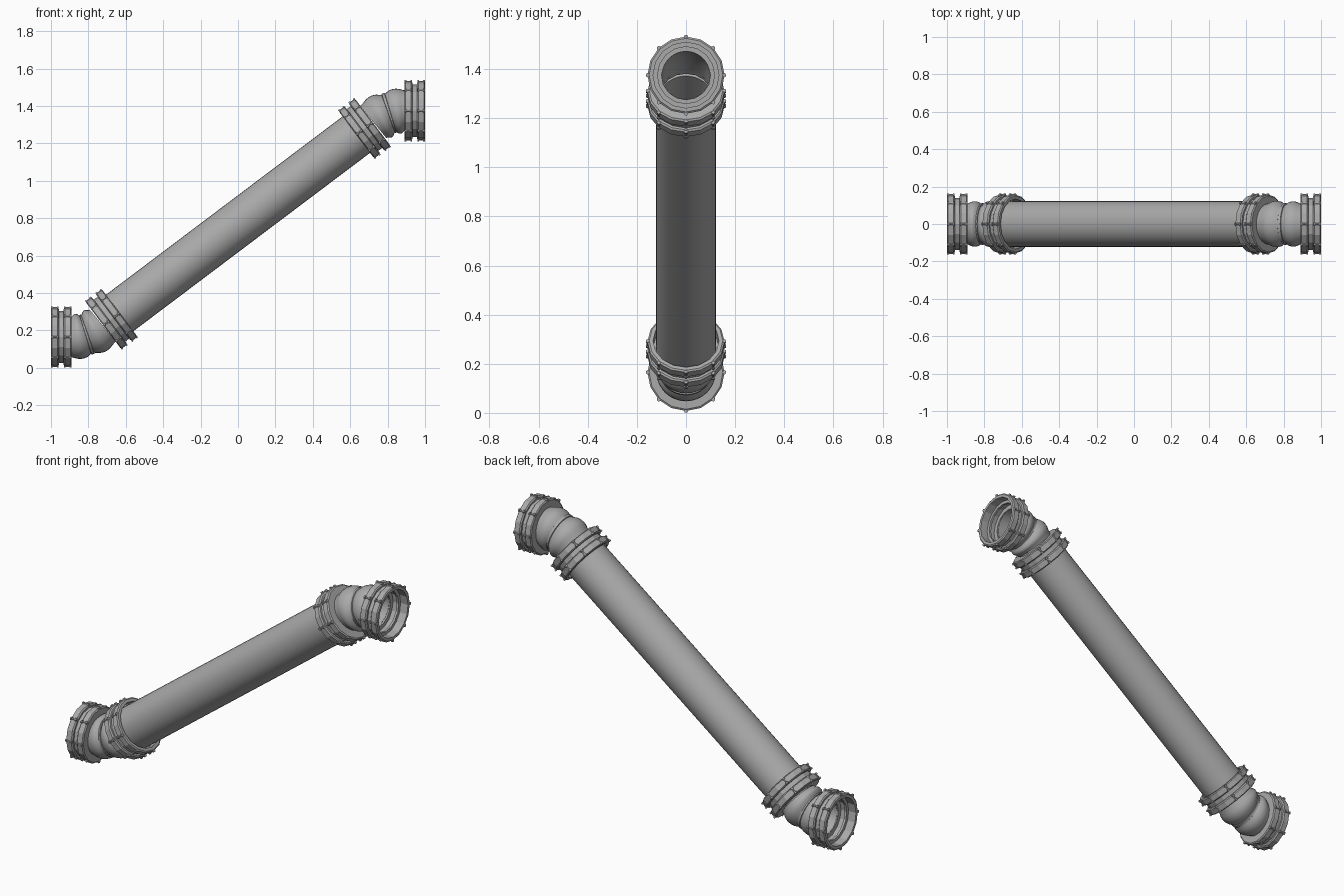
import bpy, bmesh, math
from mathutils import Vector, Matrix

if "Cube" in bpy.data.objects:
    bpy.data.objects.remove(bpy.data.objects["Cube"])

TILT = math.radians(37)
MID_Z = 0.77          # the model is symmetric under a half turn about this height
AXIS_Z = 0.165        # height of the lower end opening

grey = bpy.data.materials.new("dark_grey")
grey.diffuse_color = (.40, .40, .40, 1)
grey.use_nodes = True
grey.node_tree.nodes["Principled BSDF"].inputs["Base Color"].default_value = grey.diffuse_color


def finish(name, bm, smooth):
    bmesh.ops.recalc_face_normals(bm, faces=bm.faces)
    me = bpy.data.meshes.new(name)
    bm.to_mesh(me)
    bm.free()
    me.materials.append(grey)
    ob = bpy.data.objects.new(name, me)
    bpy.context.collection.objects.link(ob)
    if smooth:
        bpy.ops.object.select_all(action='DESELECT')
        ob.select_set(True)
        bpy.context.view_layer.objects.active = ob
        bpy.ops.object.shade_smooth_by_angle(angle=math.radians(35))
    return ob


def sweep(bm, stations, n):
    """Closed skin of rings; each station is (x, z, tilt, radius) in the xz plane."""
    rings = []
    for x, z, a, r in stations:
        up = Vector((-math.sin(a), 0, math.cos(a)))
        ring = []
        for i in range(n):
            t = 2 * math.pi * i / n
            p = Vector((x, 0, z)) + up * (r * math.cos(t))
            p.y = r * math.sin(t)
            ring.append(bm.verts.new(p))
        rings.append(ring)
    for k in range(len(rings)):
        a, b = rings[k], rings[(k + 1) % len(rings)]
        for i in range(n):
            j = (i + 1) % n
            bm.faces.new((a[i], a[j], b[j], b[i]))


def lathe(bm, x, z, a, profile, n):
    sweep(bm, [(x + s * math.cos(a), z + s * math.sin(a), a, r) for s, r in profile], n)


# coupling section: two bevelled bands, groove between, stepped bore
COLLAR = [(-.055, .134), (-.055, .150), (-.050, .157), (-.019, .157), (-.013, .150),
          (-.013, .140), (.013, .140), (.013, .150), (.019, .157), (.050, .157),
          (.055, .150), (.055, .10), (.035, .10), (.035, .125), (.005, .125),
          (.005, .116), (-.008, .116), (-.008, .134)]
# the pipe couplings have a plain bore that clears the pipe
PIPE_COLLAR = COLLAR[:14] + [(.030, .123), (-.008, .123), (-.008, .134)]


def collar(bm, x, z, a, profile):
    lathe(bm, x, z, a, profile, 16)
    # eight small clamps with two heads on each band
    frame = Matrix.Translation((x, 0, z)) @ Matrix.Rotation(-a, 4, 'Y')
    turn = Matrix.Rotation(math.pi / 2, 4, 'Y')
    for s in (-.0345, .0345):
        for i in range(8):
            m = frame @ Matrix.Rotation(i * math.pi / 4, 4, 'X') @ Matrix.Translation((s, 0, .155))
            bmesh.ops.create_cone(bm, cap_ends=True, segments=6, radius1=.005, radius2=.005,
                                  depth=.036, matrix=m @ turn)
            for e in (-.015, .015):
                bmesh.ops.create_cone(bm, cap_ends=True, segments=6, radius1=.009, radius2=.009,
                                      depth=.009, matrix=m @ Matrix.Translation((e, 0, .001)) @ turn)


# elbow radius along its arc: two bulges with a thin ridge between
BULGES = [(-.06, .108), (.04, .110), (.12, .117), (.20, .121), (.28, .121), (.36, .117), (.43, .108),
          (.45, .106), (.46, .111), (.52, .111), (.53, .106), (.57, .110), (.64, .118),
          (.72, .123), (.80, .124), (.88, .121), (.96, .114), (1.06, .110)]


def elbow(bm):
    reach = .09
    big = reach / math.tan(TILT / 2)
    cx, cz = -.893, AXIS_Z + big
    bore = [(t, .097) for t in (1.06, .8, .53, .46, .2, -.06)]
    sweep(bm, [(cx + big * math.sin(t * TILT), cz - big * math.cos(t * TILT), t * TILT, r)
               for t, r in BULGES + bore], 32)


# long straight hollow pipe
bm = bmesh.new()
lathe(bm, 0, MID_Z, TILT, [(-.86, .122), (.86, .122), (.86, .105), (-.86, .105)], 32)
finish("main_pipe", bm, True)

# both ends: the upper one is the lower one turned half a turn
half_turn = (Matrix.Translation((0, 0, MID_Z)) @ Matrix.Rotation(math.pi, 4, 'Y')
             @ Matrix.Translation((0, 0, -MID_Z)))
d = .847
for side in ("lower", "upper"):
    parts = {}
    bm = bmesh.new()
    collar(bm, -.945, AXIS_Z, 0, COLLAR)
    parts["end_coupling"] = (bm, False)
    # closed face of this coupling meets the elbow
    bm = bmesh.new()
    collar(bm, -d * math.cos(TILT), MID_Z - d * math.sin(TILT), TILT + math.pi, PIPE_COLLAR)
    parts["pipe_coupling"] = (bm, False)
    bm = bmesh.new()
    elbow(bm)
    parts["elbow"] = (bm, True)
    for name, (bm, smooth) in parts.items():
        if side == "upper":
            bmesh.ops.transform(bm, matrix=half_turn, verts=bm.verts)
        finish(side + "_" + name, bm, smooth)
